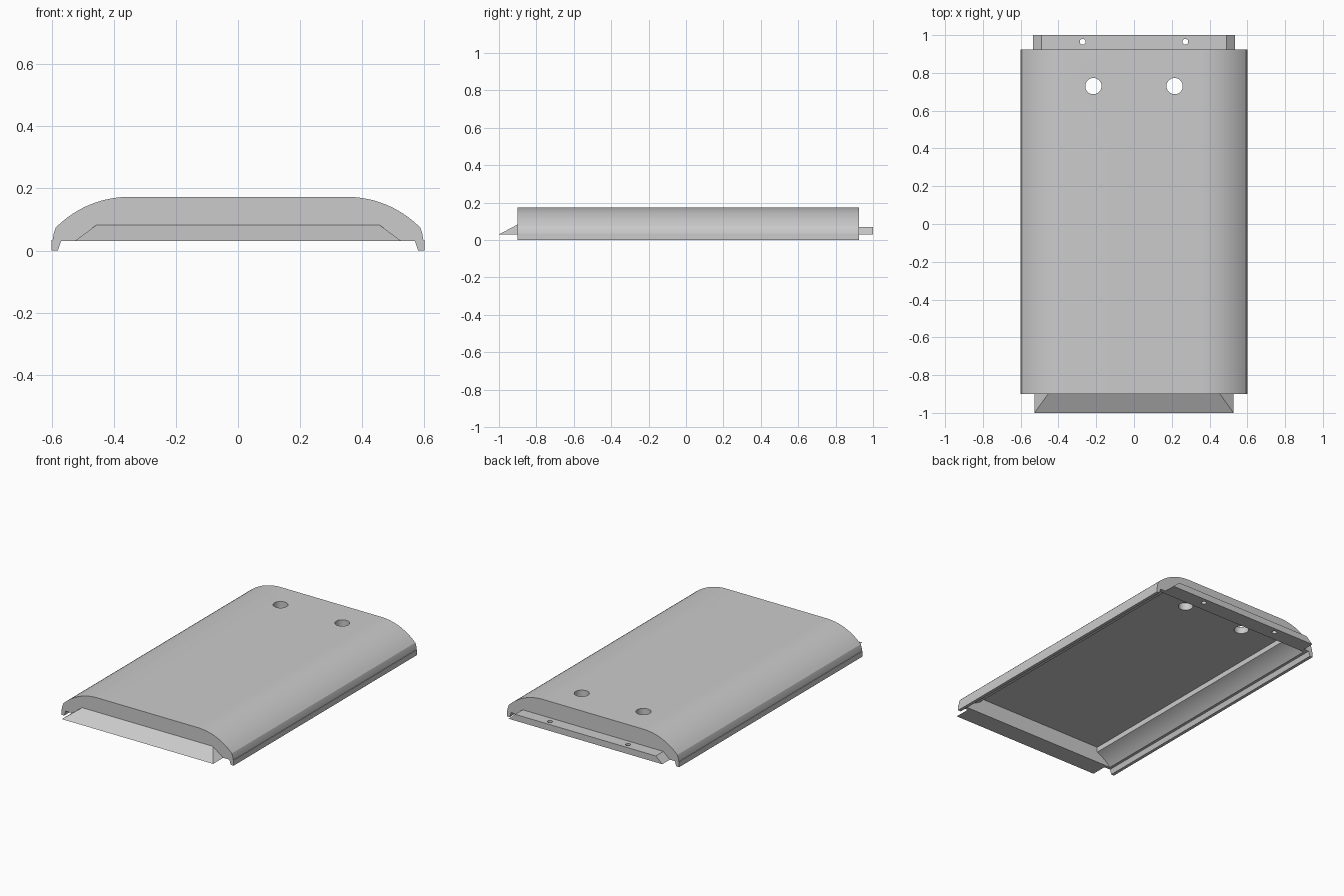
import bpy, bmesh, math

cube = bpy.data.objects.get("Cube")
if cube:
    bpy.data.objects.remove(cube, do_unlink=True)

grey = bpy.data.materials.new("plain_grey")
grey.use_nodes = True
colour = (0.6, 0.6, 0.6, 1)
grey.diffuse_color = colour
grey.node_tree.nodes["Principled BSDF"].inputs["Base Color"].default_value = colour

FRONT, BACK, BASE = -0.9, 0.925, 0.03


def make_object(name, bm):
    bmesh.ops.recalc_face_normals(bm, faces=bm.faces)
    mesh = bpy.data.meshes.new(name)
    bm.to_mesh(mesh)
    bm.free()
    mesh.materials.append(grey)
    obj = bpy.data.objects.new(name, mesh)
    bpy.context.collection.objects.link(obj)
    return obj


def extrude_half(name, half, y0, y1):
    """Mirror a half profile (x, z) about x = 0 and extrude it along y."""
    outline = half + [(-x, z) for x, z in reversed(half)]
    bm = bmesh.new()
    face = bm.faces.new([bm.verts.new((x, y0, z)) for x, z in outline])
    moved = bmesh.ops.extrude_face_region(bm, geom=[face])["geom"]
    verts = [v for v in moved if isinstance(v, bmesh.types.BMVert)]
    bmesh.ops.translate(bm, verts=verts, vec=(0, y1 - y0, 0))
    return make_object(name, bm)


def cylinder(name, x, y, radius):
    bm = bmesh.new()
    bmesh.ops.create_cone(bm, cap_ends=True, segments=32, radius1=radius,
                          radius2=radius, depth=1)
    bmesh.ops.translate(bm, verts=bm.verts, vec=(x, y, 0))
    return make_object(name, bm)


def cut(obj, cutter):
    cutter.hide_render = True
    mod = obj.modifiers.new("cut", 'BOOLEAN')
    mod.operation = 'DIFFERENCE'
    mod.solver = 'EXACT'
    mod.object = cutter
    bpy.context.view_layer.objects.active = obj
    bpy.ops.object.modifier_apply(modifier=mod.name)
    bpy.data.objects.remove(cutter, do_unlink=True)


def arc(radius, start, end, steps):
    """Shoulder arc; angles are measured from straight up."""
    return [(0.35 + radius * math.sin(start + (end - start) * i / steps),
             -0.16 + radius * math.cos(start + (end - start) * i / steps))
            for i in range(steps + 1)]


# Domed cover with side rails
shoulder = arc(0.333, math.asin(0.237 / 0.333), 0, 14)
rail = [(0.57, BASE), (0.58, 0), (0.6, 0), (0.6, 0.034), (0.597, 0.034),
        (0.593, 0.058)]
cover = extrude_half("cover", rail + shoulder, FRONT, BACK)

# Hollow underside with a raised ceiling between the curved flanks
inner = 0.278
flank = arc(inner, math.acos(0.19 / inner), math.asin(0.105 / inner), 8)
x_low, x_step = flank[0][0], flank[-1][0]
cavity = extrude_half("cavity_cutter",
                      [(x_low, -0.1)] + flank + [(x_step, 0.13)],
                      FRONT + 0.02, BACK - 0.025)
cut(cover, cavity)

# Back flange with bevelled sides
flange = extrude_half("back_flange", [(0.535, BASE), (0.49, 0.07)], BACK, 1)

# Round holes
for side in (-1, 1):
    cut(cover, cylinder("hole_cutter", side * 0.215, 0.73, 0.043))
    cut(flange, cylinder("hole_cutter", side * 0.272, 0.965, 0.015))

# Sloping front lip with hipped ends
bm = bmesh.new()
tip_l, tip_r, low_r, low_l, top_l, top_r = [bm.verts.new(p) for p in (
    (-0.527, -1, BASE), (0.527, -1, BASE), (0.527, FRONT, BASE),
    (-0.527, FRONT, BASE), (-0.455, FRONT, 0.083), (0.455, FRONT, 0.083))]
for corners in ((tip_l, tip_r, top_r, top_l), (tip_l, low_l, low_r, tip_r),
                (low_l, top_l, top_r, low_r), (tip_r, low_r, top_r),
                (tip_l, top_l, low_l)):
    bm.faces.new(corners)
make_object("front_lip", bm)

# Smooth the curved cover, keep its edges sharp
bpy.ops.object.select_all(action='DESELECT')
for obj in (cover, flange):
    obj.select_set(True)
bpy.context.view_layer.objects.active = cover
bpy.ops.object.shade_smooth_by_angle(angle=math.radians(25))
